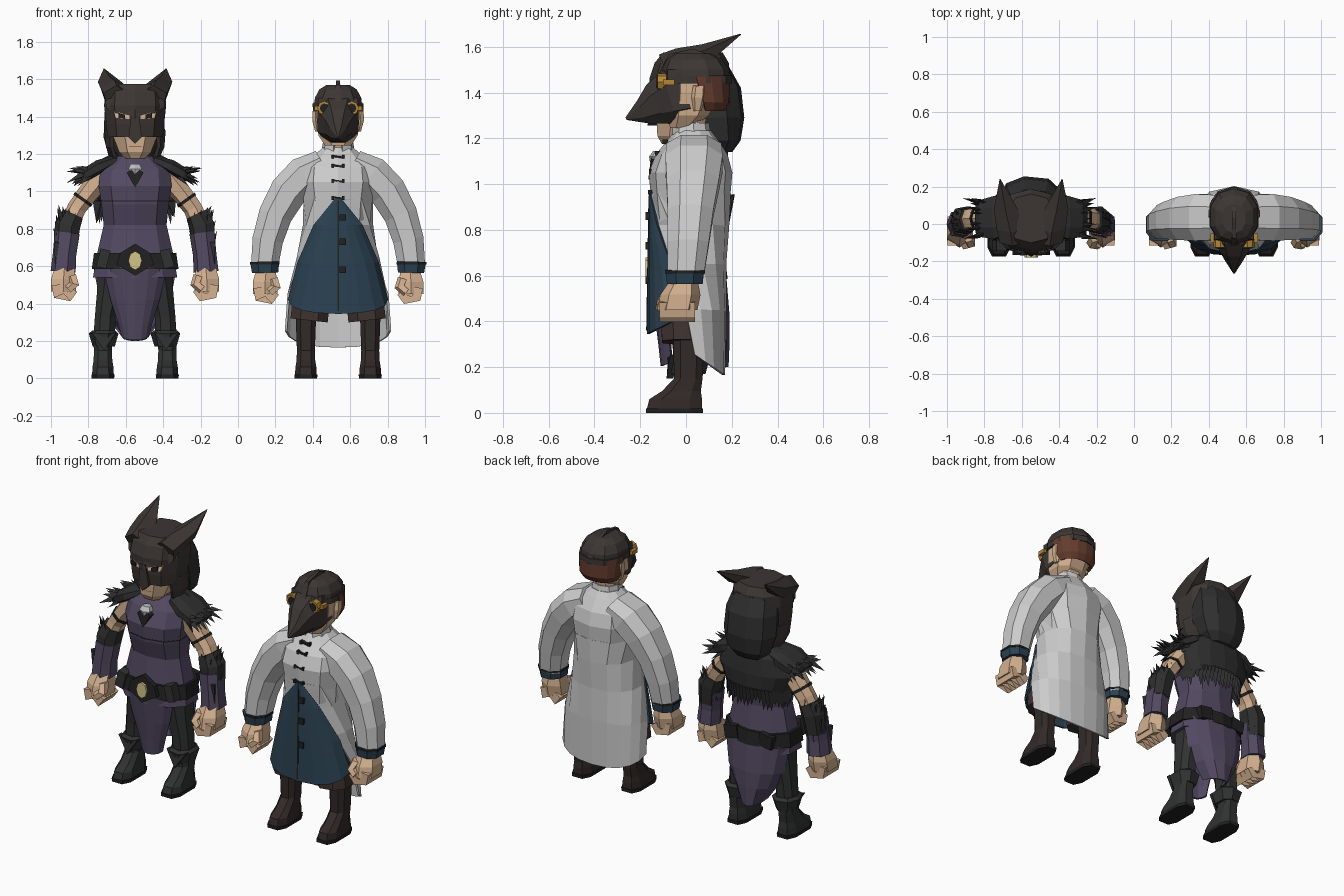
import bpy, bmesh, math, random
from mathutils import Vector, Matrix
random.seed(4)
pi = math.pi

COLS = dict(dark=(.045, .037, .034), fur=(.028, .028, .028), purple=(.085, .066, .12), skin=(.66, .44, .28),
            coat=(.52, .52, .52), blue=(.025, .055, .085), pants=(.05, .033, .03), boot=(.032, .023, .021),
            gold=(.45, .24, .04), hair=(.13, .045, .027), black=(.015, .015, .015), gem=(.5, .52, .52),
            buckle=(.65, .55, .25), leather=(.03, .031, .031))
MATS = {}
for k, c in COLS.items():
    MATS[k] = bpy.data.materials.new(k)
    MATS[k].diffuse_color = (*c, 1)
C = 0.0  # x of the figure being built


def finish(name, mat, bm, thick=0):
    bmesh.ops.recalc_face_normals(bm, faces=bm.faces)
    me = bpy.data.meshes.new(name)
    bm.to_mesh(me)
    bm.free()
    me.materials.append(MATS[mat])
    ob = bpy.data.objects.new(name, me)
    ob.location.x = C
    bpy.context.collection.objects.link(ob)
    if thick:
        m = ob.modifiers.new('thickness', 'SOLIDIFY')
        m.thickness, m.offset = thick, 0
    return ob


def loft(name, mat, rings, n=8, axis='Y', s=1, sq=.85, arc=None, thick=0, sag=0):
    """Rings (x, y, z, r_side, r_axis[, opening]) along their centres. Opening: + cuts the front, - cuts the back."""
    bm = bmesh.new()
    fixed = Vector((0, 1, 0)) if axis == 'Y' else Vector((1, 0, 0))
    P = [Vector((r[0] * s, r[1], r[2])) for r in rings]
    loops = []
    for j, r in enumerate(rings):
        d = P[min(j + 1, len(P) - 1)] - P[max(j - 1, 0)]
        side = (fixed.cross(d) if axis == 'Y' else d.cross(fixed)).normalized()
        if axis == 'Y' and side.x < 0:
            side = -side
        if len(r) > 5:
            arc = (r[5] - 90, 270 - r[5]) if r[5] > 0 else (-270 - r[5], 90 + r[5])
        k = 1 if arc else math.cos(pi / n) ** sq
        loop = []
        for i in range(n + 1 if arc else n):
            a = math.radians(arc[0] + (arc[1] - arc[0]) * i / n) if arc else (i + .5) * 2 * pi / n
            c, t = (math.copysign(abs(f(a)) ** sq, f(a)) / k for f in (math.cos, math.sin))
            p = P[j] + side * r[3] * c + fixed * r[4] * t
            if sag and j == len(rings) - 1:
                p.z -= sag * abs(t)
            loop.append(bm.verts.new(p))
        loops.append(loop)
    for A, B in zip(loops, loops[1:]):
        for i in range(n):
            q = (i + 1) % len(A)
            bm.faces.new((A[i], A[q], B[q], B[i]))
    if not arc:
        bm.faces.new(loops[0])
        bm.faces.new(loops[-1])
    return finish(name, mat, bm, thick)


def box(name, mat, loc, size, roll=0, s=1):
    bm = bmesh.new()
    bmesh.ops.create_cube(bm, size=1, matrix=Matrix.Translation((loc[0] * s, loc[1], loc[2]))
                          @ Matrix.Rotation(roll * s, 4, 'Y') @ Matrix.Diagonal((*size, 1)))
    return finish(name, mat, bm)


def slab(name, mat, pts, t, s=1):
    """Outline of (x, y, z) points pushed back by t."""
    bm = bmesh.new()
    A, B = ([bm.verts.new((x * s, y + o, z)) for x, y, z in pts] for o in (0, t))
    bm.faces.new(A)
    bm.faces.new(B)
    for i in range(len(A)):
        bm.faces.new((A[i - 1], A[i], B[i], B[i - 1]))
    return finish(name, mat, bm)


def tufts(name, mat, n, root, w=.02):
    """Fur spikes; root(t, jitter) gives base point and direction."""
    bm = bmesh.new()
    for i in range(n):
        p, d = (Vector(v) for v in root((i + .5) / n, random.uniform(.6, 1.15)))
        u = d.orthogonal().normalized() * w
        v = d.cross(u).normalized() * w
        base = [bm.verts.new(p + q) for q in (u + v * .5, v - u, -v)]
        tip = bm.verts.new(p + d)
        for a in range(3):
            bm.faces.new((base[a], base[(a + 1) % 3], tip))
        bm.faces.new(base)
    return finish(name, mat, bm)


def hand(x, z, s):
    loft('palm', 'skin', [(x, -.01, z, .052, .055), (x + .005, -.025, z - .06, .066, .078),
                          (x + .005, -.038, z - .125, .066, .078)], 6, s=s)
    for i in range(4):
        y = -.095 + i * .038
        loft('finger', 'skin', [(x + .045, y, z - .09, .024, .02), (x + .038, y, z - .14, .026, .02),
                                (x - .025, y, z - .152, .026, .02), (x - .05, y, z - .115, .022, .018)], 4, s=s)
    loft('thumb', 'skin', [(x - .04, -.07, z - .04, .022, .025), (x - .055, -.1, z - .085, .024, .025),
                           (x - .02, -.115, z - .115, .02, .018)], 5, s=s)


def boot(x, mat, top, s):
    loft('boot_sole', 'black', [(x, -.05, 0, .06, .125), (x, -.05, .02, .062, .125)], 8, s=s, sq=.6)
    loft('boot', mat, [(x, -.05, .02, .058, .12), (x, -.045, .06, .056, .115), (x, -.02, .095, .05, .085),
                       (x, .01, .15, .048, .062), (x, .012, top, .055, .068)], 8, s=s, sq=.7)


# ================= horned, fur-clad figure =================
C = -.55
loft('tunic', 'purple', [(0, .01, .54, .225, .155), (0, .01, .66, .205, .14), (0, .01, .82, .168, .12),
                         (0, 0, .93, .18, .145), (0, 0, 1.03, .195, .155), (0, .02, 1.12, .185, .13),
                         (0, .04, 1.19, .09, .085)], 10)
loft('neck', 'skin', [(0, .04, 1.14, .07, .065), (0, .04, 1.26, .07, .065)])
loft('front_tabard', 'purple', [(0, .01, .6, .2, .16), (0, .01, .42, .15, .14), (0, .01, .3, .105, .125),
                                (0, .01, .25, .08, .115)], 6, arc=(-145, -35), thick=.012, sag=.045)
loft('back_tabard', 'purple', [(0, .01, .6, .225, .16), (0, .02, .42, .19, .165), (0, .02, .32, .14, .165),
                               (0, .02, .24, .07, .16)], 6, arc=(15, 165), thick=.012, sag=.04)
loft('chest_seam', 'black', [(0, 0, .945, .183, .149), (0, 0, .951, .184, .149)], 10)
# belt, buckle and pouches
loft('belt', 'black', [(0, .01, .585, .232, .165), (0, .01, .67, .22, .155)], 10)
slab('belt_plate', 'black', [(-.1, -.165, .61), (0, -.17, .55), (.1, -.165, .61), (.08, -.165, .67),
                             (0, -.165, .72), (-.08, -.165, .67)], .03)
slab('buckle', 'buckle', [(.036 * math.cos(a * pi / 4), -.178, .63 + .05 * math.sin(a * pi / 4)) for a in range(8)], .02)
for s in (-1, 1):
    box('belt_pouch', 'leather', (.17, -.115, .64), (.055, .06, .1), -.25, s)
    box('back_pouch', 'black', (.12, .15, .63), (.09, .04, .08), .15, s)
    # legs
    loft('leg', 'leather', [(.11, .01, .6, .09, .1), (.14, .01, .45, .065, .085), (.16, .01, .33, .055, .07),
                            (.165, .01, .22, .058, .065)], 8, s=s)
    boot(.172, 'leather', .24, s)
    loft('knee_cuff', 'leather', [(.165, .01, .17, .056, .07), (.165, .01, .24, .076, .088), (.165, .01, .255, .06, .07)], 7, s=s)
    slab('shin_guard', 'leather', [(.1, -.07, .25), (.165, -.085, .15), (.235, -.07, .25), (.165, -.08, .22)], .03, s)
    # arms
    loft('upper_arm', 'skin', [(.16, .03, 1.1, .06, .07), (.25, .03, .99, .052, .06), (.31, .03, .91, .048, .055),
                               (.35, .02, .82, .05, .055)], 7, s=s)
    loft('arm_strap', 'black', [(.272, .03, .962, .055, .063), (.282, .03, .948, .055, .063)], 7, s=s)
    loft('arm_fur', 'fur', [(.33, .025, .88, .055, .062), (.358, .02, .82, .066, .07), (.372, .01, .7, .058, .064)], 7, s=s)
    loft('gauntlet', 'purple', [(.36, .01, .78, .064, .068), (.375, 0, .66, .06, .065), (.382, 0, .57, .064, .07)], 7, s=s)

    def arm_root(t, j, s=s):
        a = t * 6 * pi
        o = Vector((math.cos(a), math.sin(a), 0))
        return (Vector((s * (.34 + .03 * t), .02, .87 - .17 * t)) + o * .045, o * .02 + Vector((s * .006, 0, .085 * j)))
    tufts('arm_fur_tufts', 'fur', 34, arm_root, .016)
    tufts('wrist_fur_tufts', 'fur', 9, lambda t, j, s=s: (
        (s * (.42 - .04 * t), -.06 + .12 * t, .73), (s * .008, 0, -.15 * j)), .016)
    hand(.378, .59, s)
    # fur shoulder
    loft('shoulder_fur', 'fur', [(.1, .05, 1.17, .025, .09), (.19, .035, 1.13, .04, .115), (.26, .03, 1.09, .036, .1),
                                 (.29, .03, 1.07, .02, .085)], 8, s=s)
    tufts('shoulder_tufts', 'fur', 22, lambda t, j, s=s: (
        (s * (.25 + .03 * math.sin(t * 40)), .03 - .09 * math.cos(t * pi * 2), 1.095 + .015 * math.sin(t * 25)),
        (s * .08 * j, -.02 * math.cos(t * pi * 2), -.015 + .04 * math.sin(t * 25))), .016)
# back mantle with ragged hem
loft('fur_mantle', 'fur', [(0, .05, 1.2, .1, .1), (0, .04, 1.14, .22, .13), (0, .03, 1.04, .25, .15),
                           (0, .03, .93, .2, .145)], 8, arc=(5, 175), thick=.025)
tufts('mantle_hem', 'fur', 26, lambda t, j: (
    (.2 * math.cos(t * pi), .03 + .147 * math.sin(t * pi), .95), (.01 * math.cos(t * pi), .012, -.12 * j)), .026)
# pendant
slab('pendant_tooth', 'black', [(-.045, -.155, 1.1), (0, -.165, 1.02), (.045, -.155, 1.1), (0, -.15, 1.13)], .04)
loft('pendant_gem', 'gem', [(0, -.135, 1.095, .02, .02), (0, -.13, 1.12, .036, .028), (0, -.12, 1.145, .025, .02)], 6)
# head and cowl
loft('face', 'skin', [(0, -.045, 1.175, .05, .06), (0, -.025, 1.21, .085, .1), (0, 0, 1.3, .12, .13), (0, .02, 1.45, .12, .12)], 8)
loft('mouth', 'hair', [(0, -.03, 1.232, .07, .095), (0, -.03, 1.24, .07, .097)], 8)
loft('cowl', 'dark', [(0, .01, 1.29, .148, .15), (0, .01, 1.36, .155, .16), (0, .015, 1.46, .166, .168),
                      (0, .025, 1.53, .16, .155), (0, .03, 1.575, .125, .125)], 10)
loft('cowl_jaw', 'dark', [(0, .03, 1.33, .155, .145, 50), (0, .03, 1.24, .147, .14, 56), (0, .04, 1.17, .115, .11, 62)],
     8, thick=.02)
slab('nose_guard', 'dark', [(-.02, -.165, 1.42), (-.035, -.155, 1.29), (0, -.17, 1.255), (.035, -.155, 1.29), (.02, -.165, 1.42)], .05)
for s in (-1, 1):
    slab('eye_skin', 'skin', [(.03, -.158, 1.385), (.105, -.14, 1.39), (.115, -.125, 1.43), (.03, -.158, 1.405)], .04, s)
    slab('eye', 'black', [(.055, -.16, 1.39), (.09, -.15, 1.393), (.09, -.15, 1.42), (.055, -.16, 1.41)], .02, s)
    slab('brow', 'dark', [(0, -.175, 1.39), (.155, -.085, 1.445), (.16, -.08, 1.5), (0, -.15, 1.47)], .05, s)
    loft('horn', 'dark', [(.1, -.09, 1.5, .06, .06), (.11, -.02, 1.53, .056, .065), (.136, .09, 1.57, .038, .055),
                          (.166, .24, 1.655, .002, .002)], 5, axis='X', s=s)
loft('long_hair', 'fur', [(0, .15, 1.14, .09, .05), (0, .15, 1.19, .135, .085), (0, .13, 1.29, .16, .12),
                          (0, .11, 1.42, .155, .125), (0, .08, 1.52, .13, .1)], 9)

# ================= coated figure with beaked mask =================
C = .535
loft('coat_body', 'coat', [(0, .02, .8, .17, .15), (0, .02, .93, .18, .165), (0, .02, 1.05, .2, .175),
                           (0, .025, 1.13, .19, .15), (0, .03, 1.2, .12, .1), (0, .03, 1.235, .08, .075)], 10)
loft('collar', 'coat', [(0, .025, 1.2, .085, .08, 12), (0, .02, 1.265, .075, .075, 12)], 8, thick=.012)
loft('coat_skirt', 'coat', [(0, .02, .96, .186, .17, 2), (0, .02, .82, .182, .163, 34), (0, .015, .65, .215, .155, 60),
                            (0, .015, .45, .265, .155, 86), (0, .015, .27, .28, .15, 96)], 10, thick=.012, sag=.105)
loft('waistcoat', 'blue', [(0, .02, .965, .185, .175, -178), (0, .015, .82, .185, .173, -140), (0, 0, .62, .22, .162, -106),
                           (0, -.02, .42, .262, .145, -90)], 8, thick=.012, sag=.075)
loft('neck', 'skin', [(0, .02, 1.2, .065, .06), (0, .02, 1.32, .07, .07)])
slab('waistcoat_seam', 'black', [(-.004, -.164, .95), (-.004, -.174, .36), (.004, -.174, .36), (.004, -.164, .95)], .02)
for z in (.86, .73, .58):
    box('button', 'black', (.025, -.162, z), (.034, .03, .034))
for z, y in ((1.185, -.09), (1.135, -.123), (1.055, -.15), (.965, -.155)):
    box('clasp', 'black', (0, y, z), (.05, .022, .01), .15)
    for s in (-1, 1):
        box('clasp_end', 'black', (.028, y, z), (.012, .024, .02), 0, s)
for s in (-1, 1):
    # sleeves and cuffs
    loft('sleeve', 'coat', [(.08, .035, 1.145, .08, .12), (.18, .035, 1.09, .1, .125), (.265, .03, 1.0, .1, .115),
                            (.335, .02, .875, .09, .1), (.376, .01, .74, .082, .09), (.392, 0, .61, .073, .08)], 8, s=s)
    loft('cuff', 'blue', [(.392, -.005, .625, .078, .084), (.39, -.005, .565, .07, .078)], 8, s=s)
    loft('cuff_trim', 'black', [(.392, -.005, .622, .08, .087), (.392, -.005, .61, .08, .087)], 8, s=s)
    hand(.385, .575, s)
    # trousers and boots
    loft('trouser', 'pants', [(.1, 0, .62, .1, .11), (.14, -.01, .45, .1, .1), (.155, -.01, .31, .1, .095)], 8, s=s)
    boot(.172, 'boot', .34, s)
    # goggles
    for nm, mt, r, y0, y1 in (('goggle_rim', 'gold', .038, -.125, -.085), ('goggle_lens', 'black', .025, -.13, -.11)):
        slab(nm, mt, [(.073 + r * math.cos(a * pi / 4), y0, 1.445 + r * math.sin(a * pi / 4)) for a in range(8)], y1 - y0, s)
    box('goggle_hinge', 'gold', (.117, -.075, 1.445), (.02, .05, .025), 0, s)
    # ears
    loft('ear', 'skin', [(.112, .05, 1.32, .01, .015), (.12, .055, 1.38, .018, .028), (.122, .06, 1.43, .015, .026)], 6, s=s)
box('goggle_bridge', 'gold', (0, -.125, 1.445), (.08, .02, .014))
# head
loft('head', 'skin', [(0, -.02, 1.245, .07, .05), (0, .01, 1.3, .105, .09), (0, .03, 1.4, .115, .115), (0, .03, 1.5, .115, .115)], 8)
loft('hair_back', 'hair', [(0, .06, 1.325, .105, .1, 100), (0, .06, 1.36, .124, .123, 95), (0, .05, 1.47, .126, .133, 88)],
     8, thick=.02)
loft('cap', 'dark', [(0, .04, 1.445, .128, .148), (0, .04, 1.5, .124, .143), (0, .035, 1.545, .1, .118),
                     (0, .03, 1.57, .06, .075)], 10)
loft('cap_band', 'dark', [(0, .045, 1.44, .131, .15), (0, .045, 1.475, .131, .15)], 10)
loft('cap_ridge', 'dark', [(0, -.1, 1.47, .022, .02), (0, -.06, 1.548, .025, .012), (0, .03, 1.567, .025, .01),
                           (0, .13, 1.53, .025, .012), (0, .178, 1.46, .022, .02)], 4, axis='X')
loft('beak_mask', 'dark', [(0, .01, 1.39, .125, .11), (0, -.07, 1.375, .124, .11), (0, -.13, 1.35, .095, .075),
                           (0, -.19, 1.315, .055, .045), (0, -.262, 1.286, .006, .005)], 8, axis='X')
slab('mask_brow', 'dark', [(-.11, -.08, 1.42), (0, -.12, 1.39), (.11, -.08, 1.42), (.105, -.08, 1.5), (-.105, -.08, 1.5)], .06)
